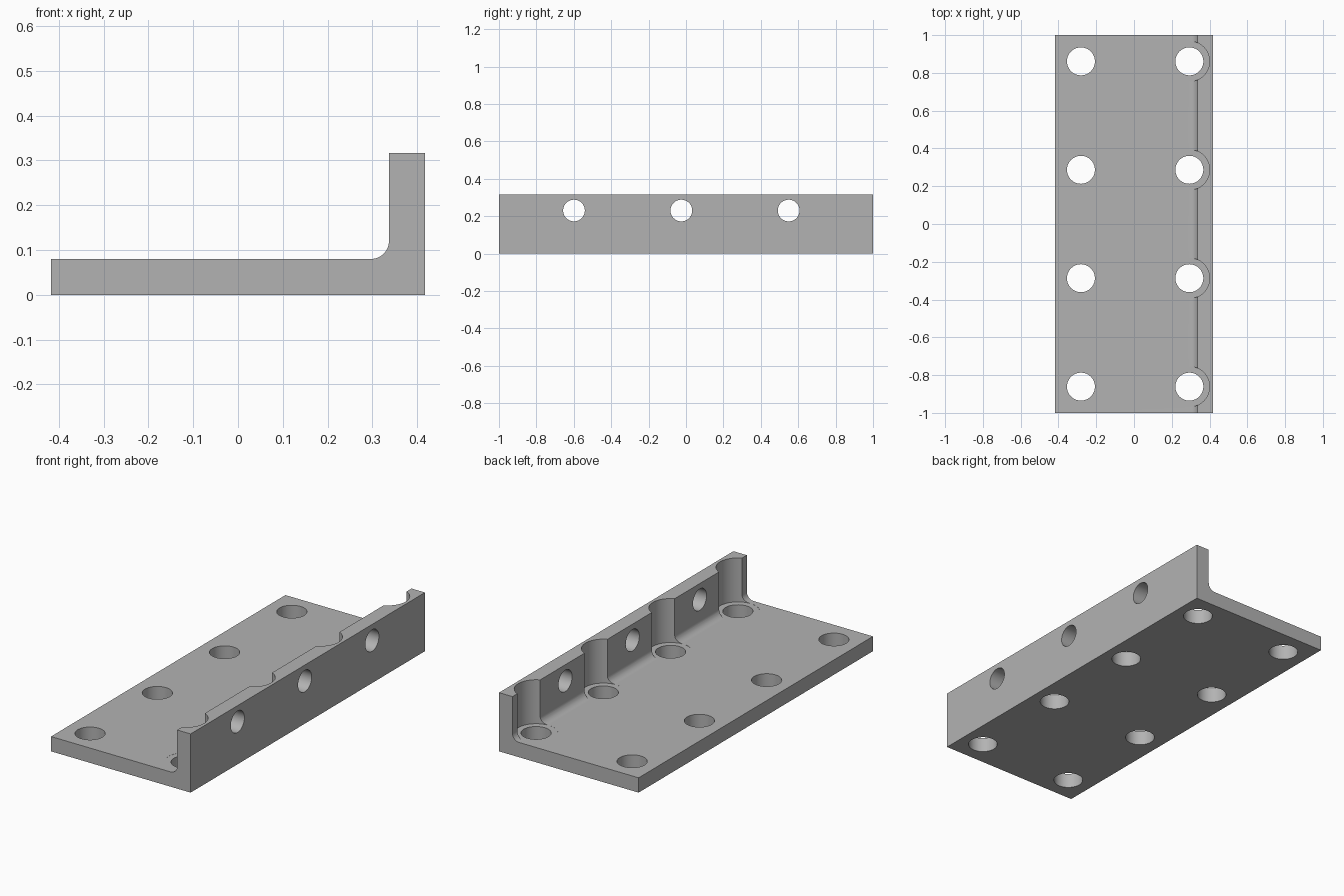
import bpy
import bmesh
from math import cos, sin, pi, radians
from mathutils import Matrix, Vector

default = bpy.data.objects.get("Cube")
if default:
    bpy.data.objects.remove(default, do_unlink=True)

# Overall sizes
HALF_W, HALF_L = 0.417, 1.0
PLATE_T, WALL_H, WALL_X, FILLET = 0.08, 0.317, 0.337, 0.04
HOLE_PITCH = 0.574

grey = bpy.data.materials.new("plain grey")
grey.use_nodes = True
grey.diffuse_color = (0.45, 0.45, 0.45, 1)
grey.node_tree.nodes["Principled BSDF"].inputs["Base Color"].default_value = grey.diffuse_color


def add_object(name, bm):
    bmesh.ops.recalc_face_normals(bm, faces=bm.faces)
    mesh = bpy.data.meshes.new(name)
    bm.to_mesh(mesh)
    bm.free()
    mesh.materials.append(grey)
    obj = bpy.data.objects.new(name, mesh)
    bpy.context.collection.objects.link(obj)
    return obj


def add_cylinder(bm, centre, radius, depth, axis="Z"):
    turn = Matrix.Rotation(radians(90), 4, "Y") if axis == "X" else Matrix()
    bmesh.ops.create_cone(bm, cap_ends=True, segments=64, radius1=radius, radius2=radius,
                          depth=depth, matrix=Matrix.Translation(centre) @ turn)


# Angle section with an inner fillet, extruded along y
cx, cz = WALL_X - FILLET, PLATE_T + FILLET
steps = 12
arc = [(cx + FILLET * sin(a), cz - FILLET * cos(a))
       for a in (pi / 2 * i / steps for i in range(steps + 1))]
profile = [(-HALF_W, 0), (-HALF_W, PLATE_T)] + arc + [
    (WALL_X, WALL_H), (HALF_W, WALL_H), (HALF_W, 0)]
bm = bmesh.new()
section = bm.faces.new([bm.verts.new((x, -HALF_L, z)) for x, z in profile])
extruded = bmesh.ops.extrude_face_region(bm, geom=[section], use_keep_orig=True)["geom"]
bmesh.ops.translate(bm, vec=Vector((0, 2 * HALF_L, 0)),
                    verts=[g for g in extruded if isinstance(g, bmesh.types.BMVert)])
bracket = add_object("angle_bracket", bm)

# Relief pockets for the bolt heads beside the wall
rows = [HOLE_PITCH * (i - 1.5) for i in range(4)]
pockets = bmesh.new()
for y in rows:
    add_cylinder(pockets, (0.293, y, 0.2795), 0.107, 0.4)

# Bolt holes through the plate and the wall
holes = bmesh.new()
for y in rows:
    for x in (-0.281, 0.293):
        add_cylinder(holes, (x, y, 0.04), 0.074, 0.3)
for i in range(3):
    add_cylinder(holes, (0.4, -0.025 + HOLE_PITCH * (i - 1), 0.23), 0.058, 0.3, "X")

bpy.context.view_layer.objects.active = bracket
for name, cutter_bm in (("pocket_cutter", pockets), ("hole_cutter", holes)):
    cutter = add_object(name, cutter_bm)
    cutter.hide_render = True
    cut = bracket.modifiers.new(name, "BOOLEAN")
    cut.operation, cut.solver, cut.object = "DIFFERENCE", "EXACT", cutter
    bpy.ops.object.modifier_apply(modifier=cut.name)
    bpy.data.objects.remove(cutter, do_unlink=True)

# Smooth the round surfaces, keep the edges sharp
bpy.ops.object.select_all(action="DESELECT")
bracket.select_set(True)
bpy.ops.object.shade_smooth_by_angle(angle=radians(30))
